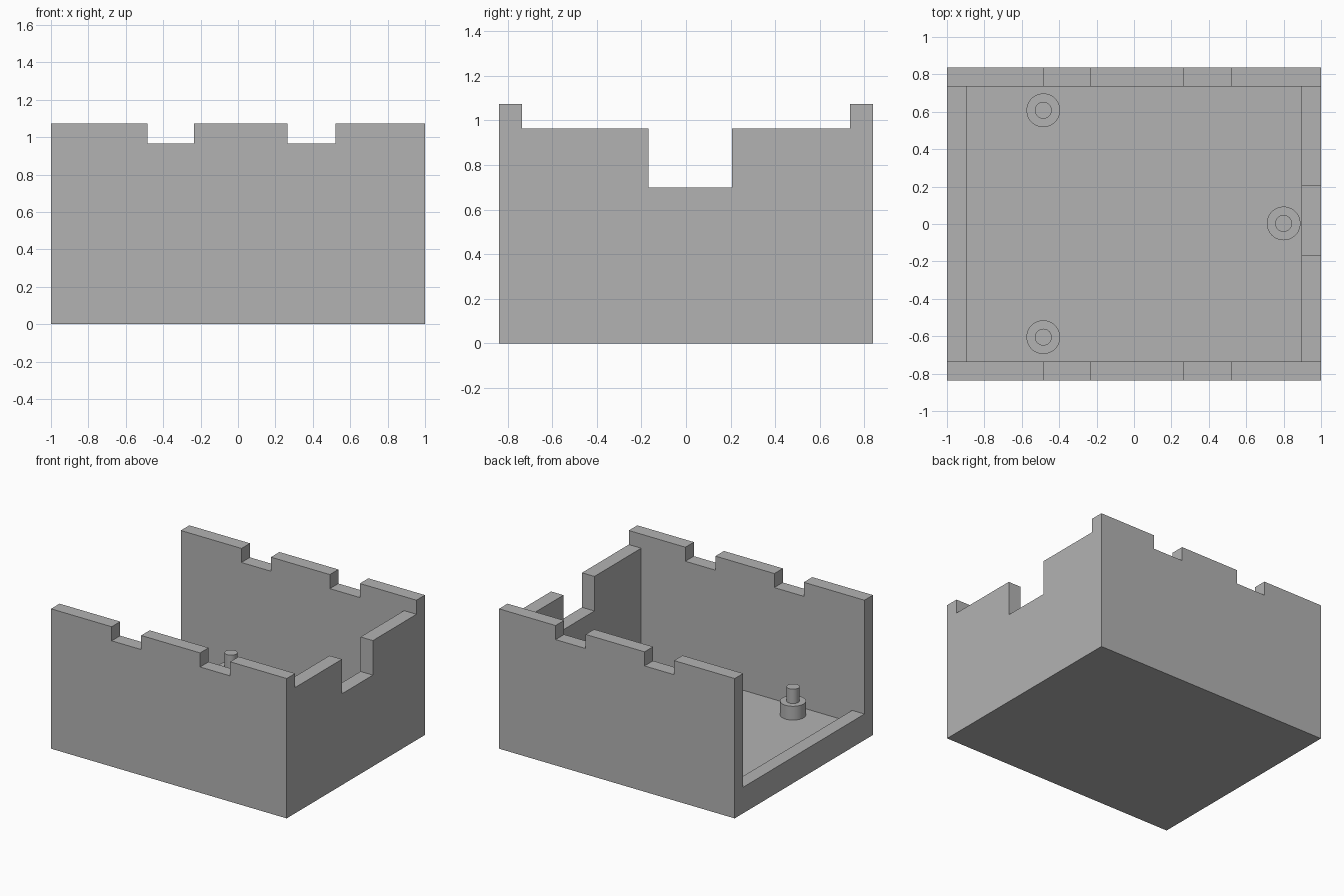
import bpy, bmesh, math

old = bpy.data.objects.get("Cube")
if old:
    bpy.data.objects.remove(old, do_unlink=True)

GREY = (0.45, 0.45, 0.45, 1.0)
mat = bpy.data.materials.new("plain grey")
mat.use_nodes = True
mat.diffuse_color = GREY
mat.node_tree.nodes["Principled BSDF"].inputs["Base Color"].default_value = GREY

HALF_Y, HEIGHT = 0.838, 1.073     # outer size (half length is 1)
IN_X, IN_Y = 0.895, 0.735         # inner faces of the walls
FLOOR, LIP, SIDE_TOP = 0.107, 0.2, 0.965


def finish(name, bm):
    mesh = bpy.data.meshes.new(name)
    bmesh.ops.recalc_face_normals(bm, faces=bm.faces)
    bm.to_mesh(mesh)
    bm.free()
    mesh.materials.append(mat)
    obj = bpy.data.objects.new(name, mesh)
    bpy.context.collection.objects.link(obj)
    return obj


def box(name, x, y, z):
    bm = bmesh.new()
    bmesh.ops.create_cube(bm, size=1)
    for v in bm.verts:
        for i, (lo, hi) in enumerate((x, y, z)):
            v.co[i] = hi if v.co[i] > 0 else lo
    return finish(name, bm)


def activate(obj):
    bpy.ops.object.select_all(action='DESELECT')
    obj.select_set(True)
    bpy.context.view_layer.objects.active = obj


# Tray shell: a solid block with the inside and the openings cut away
shell = box("tray_shell", (-1, 1), (-HALF_Y, HALF_Y), (0, HEIGHT))
cuts = [
    ((-IN_X, IN_X), (-IN_Y, IN_Y), (FLOOR, 2)),     # inside
    ((-1.2, -0.5), (-IN_Y, IN_Y), (LIP, 2)),        # open end above the lip
    ((0.5, 1.2), (-IN_Y, IN_Y), (SIDE_TOP, 2)),     # lowered end wall
    ((0.7, 1.2), (-0.168, 0.207), (0.7, 2)),        # end wall notch
    ((-0.485, -0.235), (-1, 1), (SIDE_TOP, 2)),     # long wall notches
    ((0.265, 0.52), (-1, 1), (SIDE_TOP, 2)),
]
for cut in cuts:
    cutter = box("cutter", *cut)
    cutter.hide_render = True
    activate(shell)
    mod = shell.modifiers.new("cut", 'BOOLEAN')
    mod.operation = 'DIFFERENCE'
    mod.solver = 'EXACT'
    mod.object = cutter
    bpy.ops.object.modifier_apply(modifier=mod.name)
    bpy.data.objects.remove(cutter, do_unlink=True)

# Merge flat neighbouring faces
bm = bmesh.new()
bm.from_mesh(shell.data)
bmesh.ops.remove_doubles(bm, verts=bm.verts, dist=0.0001)
bmesh.ops.dissolve_limit(bm, angle_limit=0.01, verts=bm.verts, edges=bm.edges)
bm.to_mesh(shell.data)
bm.free()


# Stepped locating pegs: a half outline turned about its axis
def peg(name, x, y):
    outline = [(0.09, FLOOR), (0.09, 0.213), (0.045, 0.213), (0.045, 0.323), (0, 0.323)]
    bm = bmesh.new()
    verts = [bm.verts.new((r, 0, z)) for r, z in outline]
    edges = [bm.edges.new(pair) for pair in zip(verts, verts[1:])]
    bmesh.ops.spin(bm, geom=verts + edges, cent=(0, 0, 0), axis=(0, 0, 1),
                   angle=math.tau, steps=48, use_merge=True)
    bmesh.ops.remove_doubles(bm, verts=bm.verts, dist=0.0001)
    obj = finish(name, bm)
    obj.location = (x, y, 0)
    activate(obj)
    bpy.ops.object.shade_smooth_by_angle(angle=math.radians(30))


peg("back_peg", -0.485, 0.608)
peg("front_peg", -0.485, -0.605)
peg("end_peg", 0.8, 0.003)
